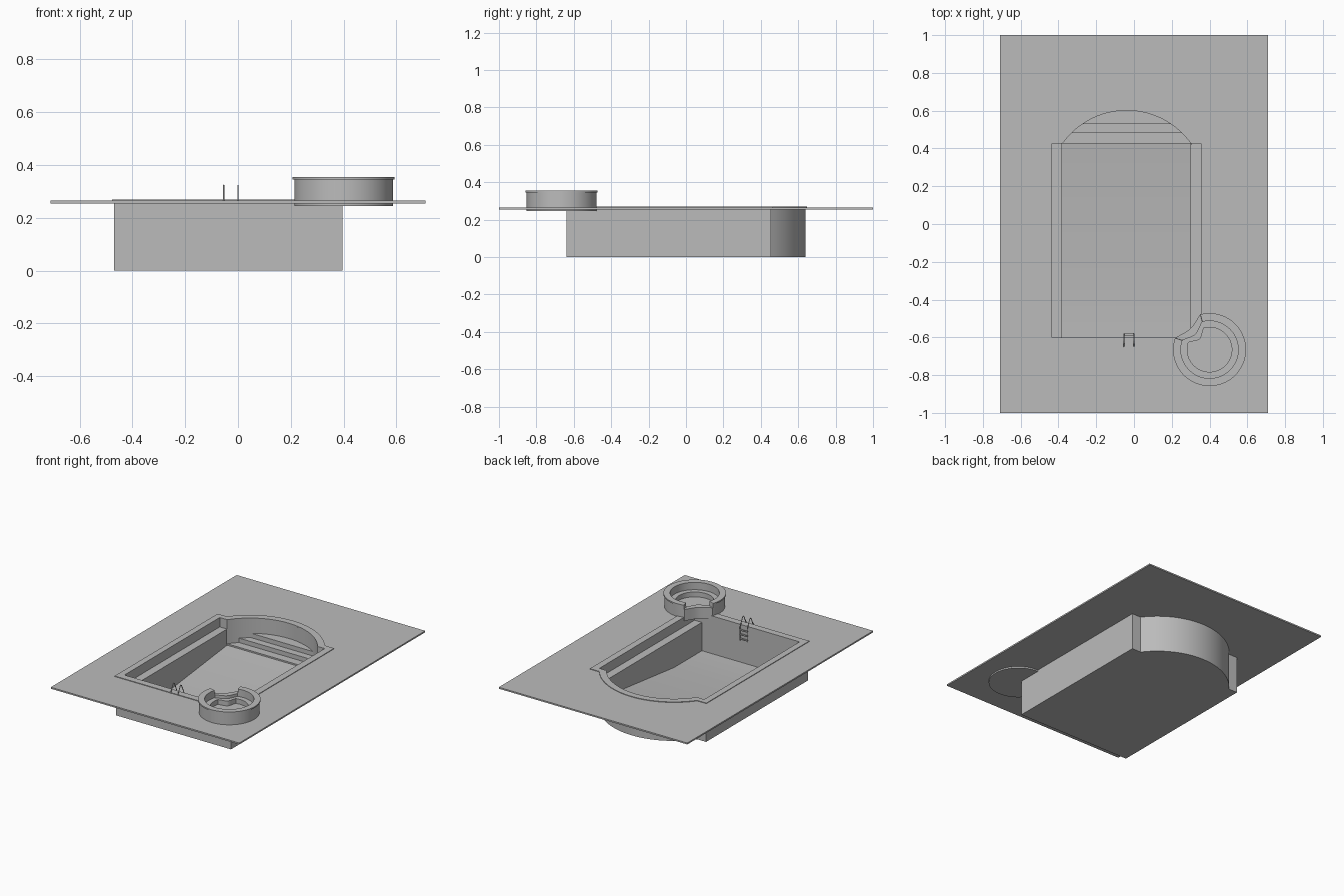
import bpy, bmesh, math
from mathutils import Vector

cube = bpy.data.objects.get("Cube")
if cube:
    bpy.data.objects.remove(cube, do_unlink=True)

GREY = (0.5, 0.5, 0.5, 1)
mat = bpy.data.materials.new("stone grey")
mat.use_nodes = True
mat.diffuse_color = GREY
mat.node_tree.nodes["Principled BSDF"].inputs["Base Color"].default_value = GREY

DECK_TOP = 0.265
COPING_TOP = 0.269


def add_object(name, bm):
    bmesh.ops.recalc_face_normals(bm, faces=bm.faces)
    me = bpy.data.meshes.new(name)
    bm.to_mesh(me)
    bm.free()
    me.materials.append(mat)
    ob = bpy.data.objects.new(name, me)
    bpy.context.scene.collection.objects.link(ob)
    return ob


def prism(name, points, direction):
    """Extrude a closed loop of 3D points along a direction."""
    bm = bmesh.new()
    face = bm.faces.new([bm.verts.new(p) for p in points])
    ext = bmesh.ops.extrude_face_region(bm, geom=[face])
    verts = [g for g in ext["geom"] if isinstance(g, bmesh.types.BMVert)]
    bmesh.ops.translate(bm, verts=verts, vec=direction)
    return add_object(name, bm)


def upright(name, outline, z0, z1):
    return prism(name, [(x, y, z0) for x, y in outline], Vector((0, 0, z1 - z0)))


def box(name, x0, x1, y0, y1, z0, z1):
    return upright(name, [(x0, y0), (x1, y0), (x1, y1), (x0, y1)], z0, z1)


def cut(ob, *cutters):
    """Subtract the cutters, bake the result and delete them."""
    for c in cutters:
        c.hide_render = True
        mod = ob.modifiers.new("cut", "BOOLEAN")
        mod.operation = "DIFFERENCE"
        mod.solver = "EXACT"
        mod.object = c
    dg = bpy.context.evaluated_depsgraph_get()
    me = bpy.data.meshes.new_from_object(ob.evaluated_get(dg))
    ob.modifiers.clear()
    ob.data = me
    me.name = ob.name
    for c in cutters:
        bpy.data.objects.remove(c, do_unlink=True)


def smooth(ob):
    ob.data.shade_smooth()
    ob.data.set_sharp_from_angle(angle=math.radians(30))


def arc(y0, radius, steps=32):
    """Rounded pool end: arc points from right to left, above y0."""
    cx, cy = -0.0385, 0.184
    a0 = math.asin((y0 - cy) / radius)
    angles = [a0 + (math.pi - 2 * a0) * i / steps for i in range(steps + 1)]
    return [(cx + radius * math.cos(a), cy + radius * math.sin(a)) for a in angles]


def pool_outline(x0, x1, y0, y1, radius):
    return [(x0, y0), (x1, y0), (x1, y1)] + arc(y1, radius) + [(x0, y1)]


OUTER = pool_outline(-0.47, 0.395, -0.64, 0.455, 0.455)
INNER = pool_outline(-0.435, 0.355, -0.60, 0.425, 0.417)
LIP = pool_outline(-0.477, 0.401, -0.646, 0.462, 0.462)

# Deck slab with an opening for the pool
deck = box("deck", -0.71, 0.71, -1, 1, 0.255, DECK_TOP)
cut(deck, upright("deck_cutter", OUTER, 0.1, 0.5))

# Pool shell: side benches, sloping floor and rounded shallow end
shell = upright("pool_shell", OUTER, 0, 0.263)
floor = [(-0.60, 0.5), (-0.60, 0.012), (-0.30, 0.012), (0.425, 0.095), (0.425, 0.5)]
cut(shell,
    box("bench_cutter", -0.435, 0.355, -0.60, 0.425, 0.205, 0.5),
    prism("floor_cutter", [(-0.38, y, z) for y, z in floor], Vector((0.68, 0, 0))),
    upright("shallow_end_cutter", arc(0.42, 0.417), 0.105, 0.5))
smooth(shell)

# Steps in the rounded end
for i, (y, top) in enumerate([(0.482, 0.135), (0.53, 0.165)]):
    upright(f"pool_step_{i + 1}", arc(y, 0.425), 0.08, top)

# Slightly raised coping around the pool edge
coping = upright("pool_coping", LIP, 0.262, COPING_TOP)
cut(coping, upright("coping_cutter", INNER, 0.1, 0.5))
smooth(coping)


# Round spa with a spillway facing the pool
def spa(cx, cy):
    profile = [(0.187, 0.245), (0.187, 0.346), (0.193, 0.346), (0.193, 0.355),
               (0.152, 0.355), (0.152, 0.305), (0.118, 0.305), (0.118, 0.272)]
    mid, half = 133, 28
    inside = [mid - half + 2 * half * i / 20 for i in range(21)]
    outside = [mid + half + 0.4 + (359.2 - 2 * half) * i / 72 for i in range(73)]
    bm = bmesh.new()
    rings = []
    for r, z in profile:
        ring = []
        for k, deg in enumerate(inside + outside):
            notch = k < len(inside)
            dip = 0.042 * (1 - ((deg - mid) / half) ** 2) if notch else 0
            h = min(z, 0.325) if notch else z
            a = math.radians(deg)
            ring.append(bm.verts.new((cx + (r - dip) * math.cos(a),
                                      cy + (r - dip) * math.sin(a), h)))
        rings.append(ring)
    n = len(rings[0])
    for lo, hi in zip(rings, rings[1:]):
        for k in range(n):
            m = (k + 1) % n
            bm.faces.new((lo[k], lo[m], hi[m], hi[k]))
    bm.faces.new(rings[0])
    bm.faces.new(rings[-1])
    smooth(add_object("spa", bm))


spa(0.40, -0.665)


# Pool ladder: two bent rails and flat treads
def rail(name, x):
    path = [(-0.648, 0.265), (-0.622, 0.318), (-0.615, 0.323), (-0.608, 0.318),
            (-0.582, 0.262), (-0.582, 0.17)]
    cu = bpy.data.curves.new(name, "CURVE")
    cu.dimensions = "3D"
    cu.bevel_depth = 0.0025
    cu.bevel_resolution = 2
    cu.use_fill_caps = True
    sp = cu.splines.new("POLY")
    sp.points.add(len(path) - 1)
    for p, (y, z) in zip(sp.points, path):
        p.co = (x, y, z, 1)
    cu.materials.append(mat)
    ob = bpy.data.objects.new(name, cu)
    bpy.context.scene.collection.objects.link(ob)


rail("ladder_rail_right", -0.054)
rail("ladder_rail_left", 0.0)
for i in range(3):
    z = 0.178 + 0.03 * i
    box(f"ladder_tread_{i + 1}", -0.054, 0, -0.59, -0.577, z, z + 0.005)
